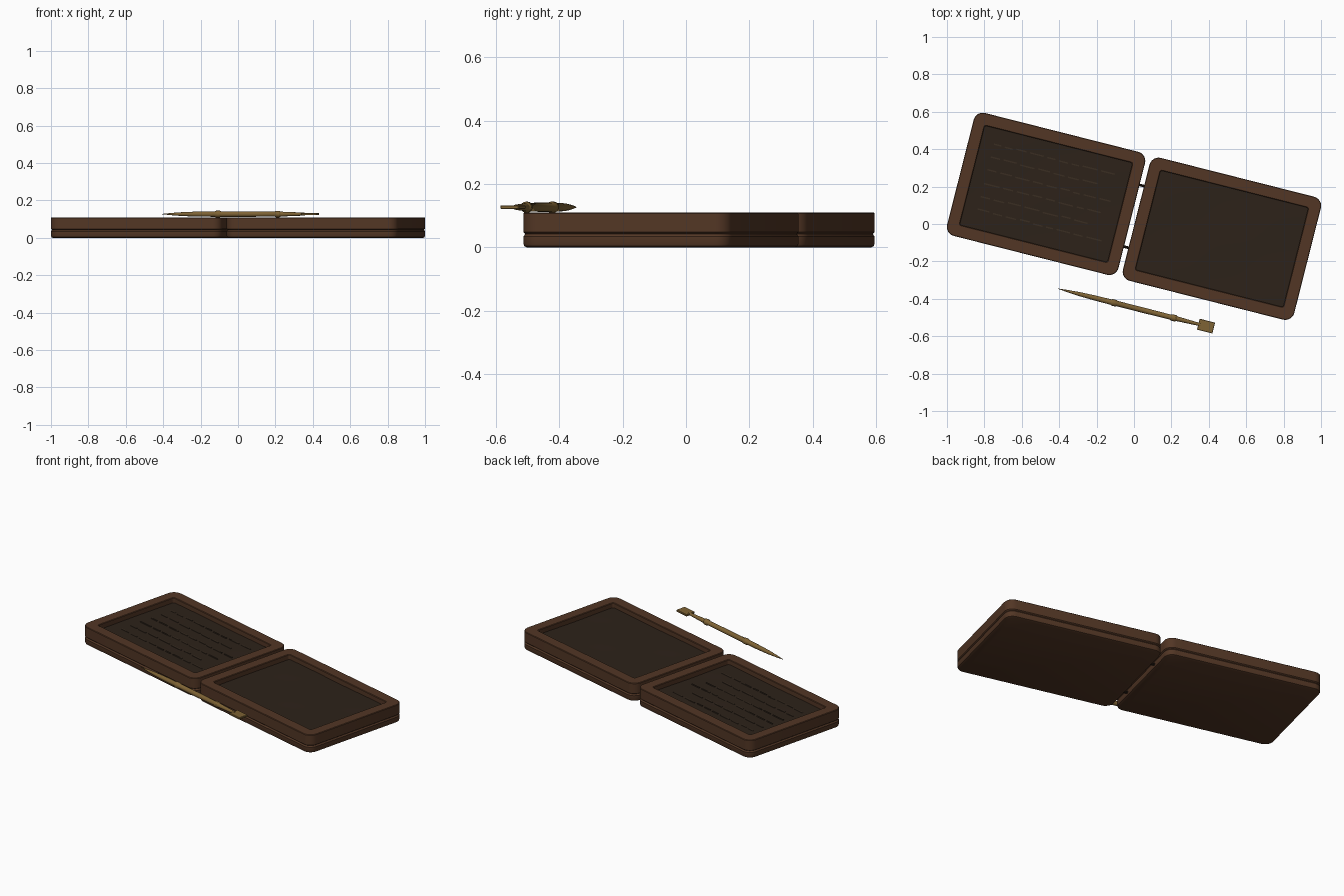
import bpy, bmesh, math, random
from mathutils import Matrix, Vector

if "Cube" in bpy.data.objects:
    bpy.data.objects.remove(bpy.data.objects["Cube"])

random.seed(4)
TILT = math.radians(-14.2)
W, H, R = 0.945, 0.678, 0.05
WAX_Z = 0.08


def material(name, rgb):
    m = bpy.data.materials.new(name)
    m.diffuse_color = (*rgb, 1)
    m.use_nodes = True
    m.node_tree.nodes["Principled BSDF"].inputs["Base Color"].default_value = m.diffuse_color
    return m


WOOD = material("walnut", (0.085, 0.037, 0.018))
WAX = material("dark_wax", (0.026, 0.016, 0.010))
MARK = material("scratched_wax", (0.042, 0.027, 0.016))
BRASS = material("brass", (0.21, 0.125, 0.035))
CORD = material("cord", (0.02, 0.012, 0.008))


def finish(bm, name, mat, loc, rot=TILT, smooth=True):
    bmesh.ops.recalc_face_normals(bm, faces=bm.faces)
    me = bpy.data.meshes.new(name)
    bm.to_mesh(me)
    bm.free()
    ob = bpy.data.objects.new(name, me)
    bpy.context.collection.objects.link(ob)
    me.materials.append(mat)
    ob.location, ob.rotation_euler = loc, (0, 0, rot)
    if smooth:
        bpy.ops.object.select_all(action='DESELECT')
        ob.select_set(True)
        bpy.context.view_layer.objects.active = ob
        bpy.ops.object.shade_smooth_by_angle(angle=math.radians(30))
    return ob


def ring(bm, inset, z, w=W, h=H, r=R, seg=6):
    """Loop of vertices along a rounded rectangle."""
    r = max(r - inset, 0.012)
    hx, hy = w / 2 - inset - r, h / 2 - inset - r
    out = []
    for k, (sx, sy) in enumerate([(1, 1), (-1, 1), (-1, -1), (1, -1)]):
        for i in range(seg + 1):
            a = math.pi / 2 * (k + i / seg)
            out.append(bm.verts.new((sx * hx + r * math.cos(a), sy * hy + r * math.sin(a), z)))
    return out


def bridge(bm, loops, closed=False):
    pairs = list(zip(loops, loops[1:])) + ([(loops[-1], loops[0])] if closed else [])
    for a, b in pairs:
        for i in range(len(a)):
            j = (i + 1) % len(a)
            bm.faces.new((a[i], a[j], b[j], b[i]))


def box(bm, size, at):
    bmesh.ops.create_cube(bm, size=1, matrix=Matrix.Translation(at) @ Matrix.Diagonal((*size, 1)))


def leaf(side, loc):
    # backing board with eased edges
    bm = bmesh.new()
    loops = [ring(bm, i, z) for i, z in [(0.011, 0), (0.003, 0.004), (0, 0.011), (0, 0.035), (0.006, 0.043)]]
    bridge(bm, loops)
    bm.faces.new(loops[0])
    bm.faces.new(loops[-1])
    finish(bm, side + "_board", WOOD, loc)
    # raised rim around the recess
    bm = bmesh.new()
    bridge(bm, [ring(bm, i, z) for i, z in
                [(0.006, 0.043), (0, 0.048), (0, 0.107), (0.003, 0.11),
                 (0.062, 0.11), (0.065, 0.107), (0.065, 0.043)]], closed=True)
    finish(bm, side + "_rim", WOOD, loc)
    # gently uneven wax
    bm = bmesh.new()
    bmesh.ops.create_grid(bm, x_segments=32, y_segments=24, size=0.5)
    for v in bm.verts:
        x, y = v.co.x, v.co.y
        v.co = (x * 0.82, y * 0.555, WAX_Z + 0.0015 * math.sin(9 * x + 1) * math.cos(8 * y))
    finish(bm, side + "_wax", WAX, loc)


LEFT, RIGHT = (-0.47, 0.161, 0), (0.47, -0.079, 0)
leaf("left", LEFT)
leaf("right", RIGHT)

# rows of written strokes on the left wax
bm = bmesh.new()
for row in range(6):
    x, end = -0.335, random.uniform(0.25, 0.34)
    y = 0.19 - row * 0.072
    while x < end:
        n = random.uniform(0.035, 0.085)
        box(bm, (n, 0.007, 0.004), (x + n / 2, y + random.uniform(-0.003, 0.003), WAX_Z + 0.001))
        x += n + 0.02
finish(bm, "writing_strokes", MARK, LEFT, smooth=False)

# cord loops joining the leaves
for name, y in (("upper_hinge_ring", 0.17), ("lower_hinge_ring", -0.17)):
    bm = bmesh.new()
    loops = []
    for i in range(20):
        a = math.tau * i / 20
        d = Vector((math.cos(a), 0, math.sin(a)))
        c = d * 0.028
        loops.append([bm.verts.new(c + (d * math.cos(b) + Vector((0, 1, 0)) * math.sin(b)) * 0.007)
                      for b in (math.tau * k / 8 for k in range(8))])
    bridge(bm, loops, closed=True)
    p = Matrix.Rotation(TILT, 3, 'Z') @ Vector((0, y, 0))
    finish(bm, name, CORD, (p.x, p.y + 0.041, 0.045))

# stylus shaft: turned profile along local x, (distance, radius)
PROFILE = [(0, 0.001), (0.05, 0.006), (0.12, 0.011), (0.2, 0.0135), (0.29, 0.0145), (0.297, 0.018),
           (0.317, 0.018), (0.324, 0.0145), (0.48, 0.0145), (0.62, 0.0135), (0.627, 0.0175),
           (0.647, 0.0175), (0.654, 0.013), (0.73, 0.010), (0.785, 0.008)]
TIP = (-0.405, -0.346, 0.127)
bm = bmesh.new()
loops = [[bm.verts.new((s, r * math.cos(a), r * math.sin(a)))
          for a in (math.tau * k / 16 for k in range(16))] for s, r in PROFILE]
bridge(bm, loops)
bm.faces.new(loops[0])
bm.faces.new(loops[-1])
finish(bm, "stylus_shaft", BRASS, TIP)

# flat eraser blade
bm = bmesh.new()
box(bm, (0.085, 0.06, 0.012), (0.815, 0, 0))
bmesh.ops.bevel(bm, geom=bm.edges[:], offset=0.002, segments=1, affect='EDGES')
finish(bm, "stylus_eraser", BRASS, TIP)
